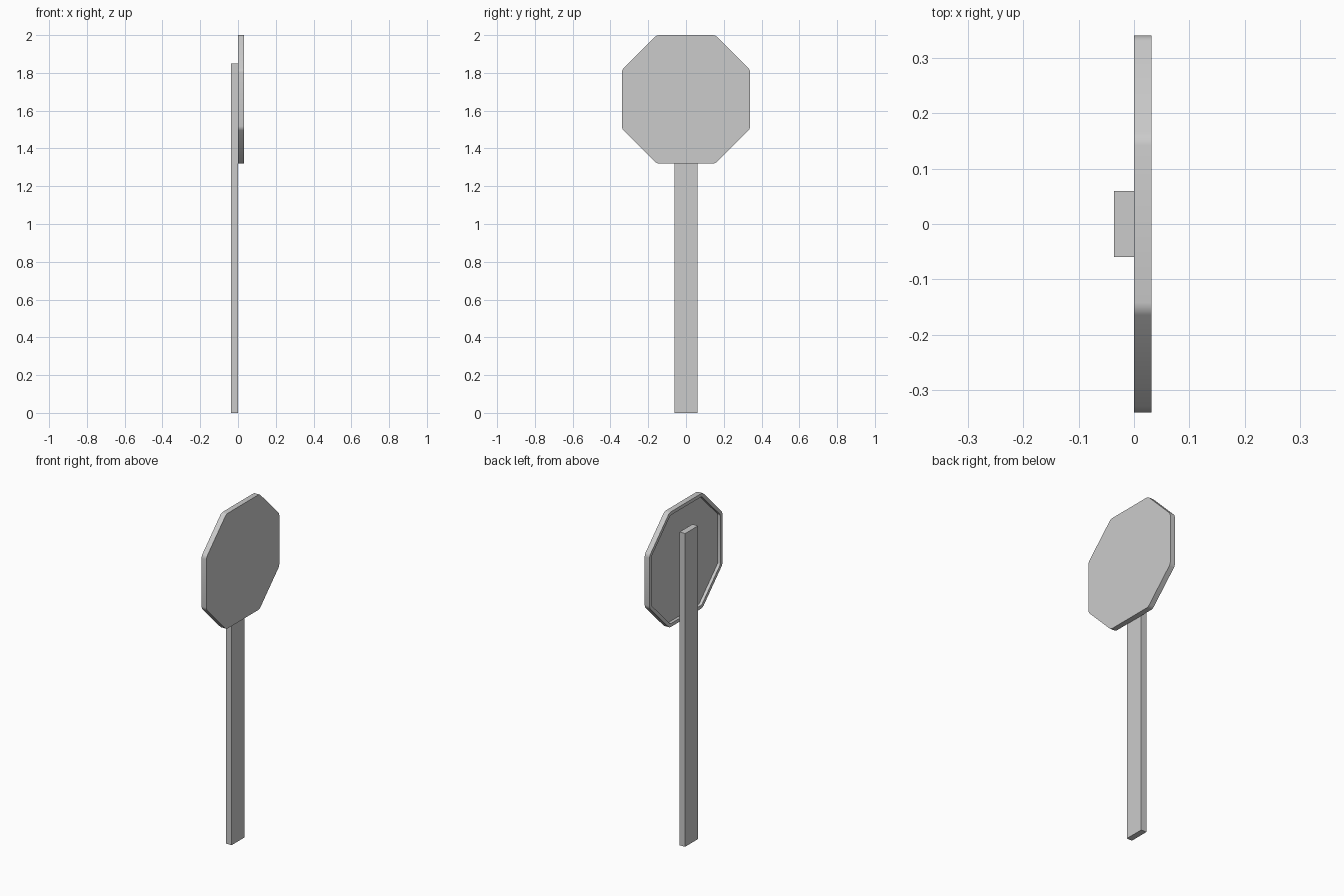
import bpy, bmesh
from mathutils import Vector

cube = bpy.data.objects.get("Cube")
if cube:
    bpy.data.objects.remove(cube, do_unlink=True)


def add_object(name, bm):
    mesh = bpy.data.meshes.new(name)
    bm.to_mesh(mesh)
    bm.free()
    obj = bpy.data.objects.new(name, mesh)
    bpy.context.collection.objects.link(obj)
    return obj


# Flat rectangular post behind the plate
bm = bmesh.new()
bmesh.ops.create_cube(bm, size=1)
bmesh.ops.scale(bm, vec=(0.036, 0.12, 1.85), verts=bm.verts)
bmesh.ops.translate(bm, vec=(-0.018, 0, 0.925), verts=bm.verts)
add_object("post", bm)

# Octagon outline with softly rounded corners
HALF, CORNER, CENTRE_Z = 0.34, 0.155, 1.66
THICKNESS, RIM, RECESS = 0.032, 0.02, 0.018
outline = []
for sy, sz in ((1, 1), (-1, 1), (-1, -1), (1, -1)):
    pair = [(sy * HALF, sz * CORNER), (sy * CORNER, sz * HALF)]
    outline += pair if sy == sz else pair[::-1]

bm = bmesh.new()
bm.faces.new([bm.verts.new((0, y, CENTRE_Z + z)) for y, z in outline])
bmesh.ops.bevel(bm, geom=bm.verts[:], offset=0.013, segments=3,
                profile=0.5, affect='VERTICES')

# Plate thickness
back = bm.faces[:]
front = bmesh.ops.extrude_face_region(bm, geom=back, use_keep_orig=True)
front_verts = [g for g in front["geom"] if isinstance(g, bmesh.types.BMVert)]
bmesh.ops.translate(bm, vec=(THICKNESS, 0, 0), verts=front_verts)
bmesh.ops.recalc_face_normals(bm, faces=bm.faces[:])

# Raised rim around the recessed back
bm.normal_update()
back = min(bm.faces, key=lambda f: f.calc_center_median().x)
bmesh.ops.inset_region(bm, faces=[back], thickness=RIM, use_even_offset=True)
back_floor = [f for f in bm.faces if len(f.verts) > 4
              and f.calc_center_median().x < THICKNESS / 2]
floor = bmesh.ops.extrude_face_region(bm, geom=back_floor)
floor_verts = [g for g in floor["geom"] if isinstance(g, bmesh.types.BMVert)]
bmesh.ops.translate(bm, vec=Vector((RECESS, 0, 0)), verts=floor_verts)
bmesh.ops.delete(bm, geom=[f for f in back_floor if f.is_valid], context='FACES_ONLY')
bmesh.ops.recalc_face_normals(bm, faces=bm.faces[:])
plate = add_object("sign_plate", bm)

bpy.ops.object.select_all(action='DESELECT')
plate.select_set(True)
bpy.context.view_layer.objects.active = plate
bpy.ops.object.shade_smooth_by_angle()
